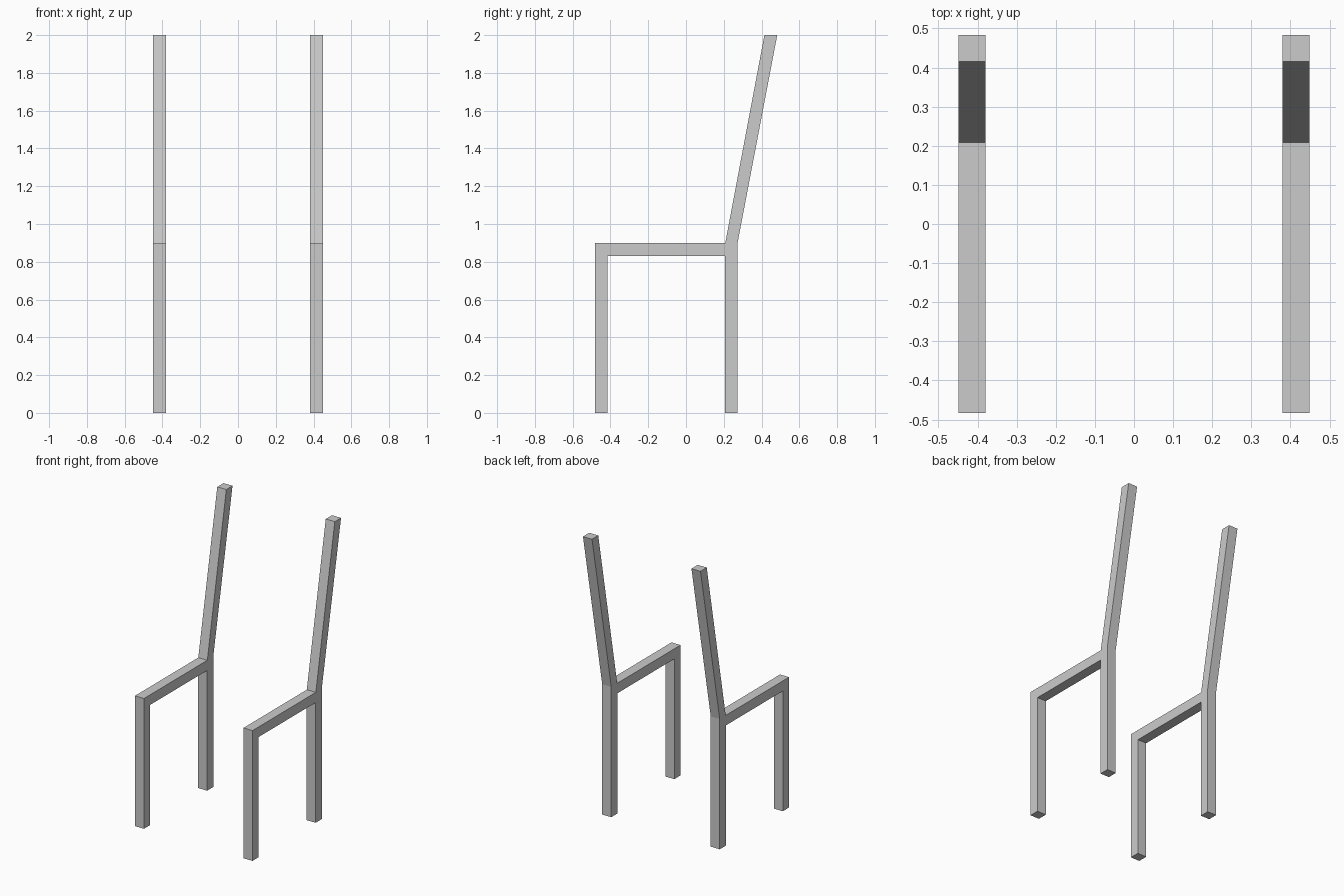
import bpy
import bmesh

if "Cube" in bpy.data.objects:
    bpy.data.objects.remove(bpy.data.objects["Cube"])

INNER, OUTER = 0.38, 0.449   # x extent of one side frame

# Side outline (y, z): front leg, seat rail, rear leg and leaning back post
PROFILE = [
    (-0.483, 0.0), (-0.415, 0.0), (-0.415, 0.83), (0.206, 0.83),
    (0.206, 0.0), (0.273, 0.0), (0.273, 0.9), (0.483, 2.0),
    (0.415, 2.0), (0.208, 0.9), (-0.483, 0.9),
]


def side_frame(name, x0, x1):
    """Extrude the side outline from x0 to x1."""
    bm = bmesh.new()
    face = bm.faces.new([bm.verts.new((x0, y, z)) for y, z in PROFILE])
    result = bmesh.ops.extrude_face_region(bm, geom=[face], use_keep_orig=True)
    verts = [v for v in result["geom"] if isinstance(v, bmesh.types.BMVert)]
    bmesh.ops.translate(bm, verts=verts, vec=(x1 - x0, 0, 0))
    bmesh.ops.recalc_face_normals(bm, faces=bm.faces)
    mesh = bpy.data.meshes.new(name)
    bm.to_mesh(mesh)
    bm.free()
    obj = bpy.data.objects.new(name, mesh)
    bpy.context.collection.objects.link(obj)
    return obj


# Matching chair sides
side_frame("right_side_frame", INNER, OUTER)
side_frame("left_side_frame", -OUTER, -INNER)
